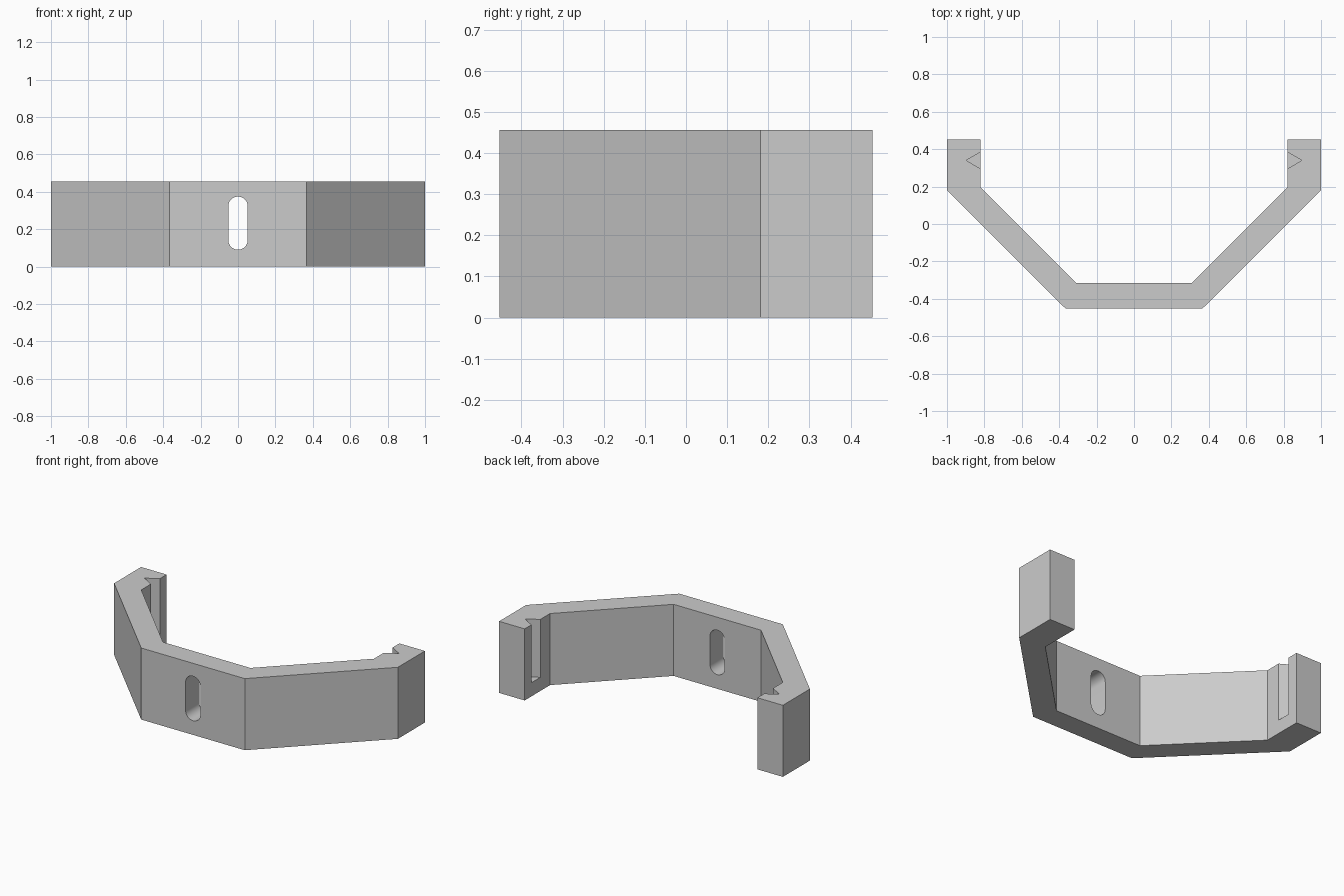
import bpy
import bmesh
import math

HEIGHT = 0.456

cube = bpy.data.objects.get("Cube")
if cube:
    bpy.data.objects.remove(cube, do_unlink=True)

grey = bpy.data.materials.new("plain grey")
grey.use_nodes = True
colour = (0.6, 0.6, 0.6, 1)
grey.diffuse_color = colour
grey.node_tree.nodes["Principled BSDF"].inputs["Base Color"].default_value = colour


def prism(name, outline, offset):
    """Extrude a closed outline of 3D points along an offset."""
    bm = bmesh.new()
    face = bm.faces.new([bm.verts.new(p) for p in outline])
    grown = bmesh.ops.extrude_face_region(bm, geom=[face])["geom"]
    bmesh.ops.translate(bm, vec=offset,
                        verts=[v for v in grown if isinstance(v, bmesh.types.BMVert)])
    bmesh.ops.recalc_face_normals(bm, faces=bm.faces)
    mesh = bpy.data.meshes.new(name)
    bm.to_mesh(mesh)
    bm.free()
    mesh.materials.append(grey)
    obj = bpy.data.objects.new(name, mesh)
    bpy.context.collection.objects.link(obj)
    return obj


def cut(target, cutter):
    """Subtract the cutter, apply the result and remove the cutter."""
    mod = target.modifiers.new("cut", "BOOLEAN")
    mod.operation = "DIFFERENCE"
    mod.solver = "EXACT"
    mod.object = cutter
    bpy.context.view_layer.objects.active = target
    bpy.ops.object.modifier_apply(modifier=mod.name)
    bpy.data.objects.remove(cutter, do_unlink=True)


# Angled bracket: half outlines mirrored into one closed band
outer = [(1, 0.453), (1, 0.181), (0.365, -0.453)]
inner = [(0.308, -0.315), (0.82, 0.197), (0.82, 0.453)]
half_turn = [(-x, y) for x, y in reversed(outer)]
inner_left = [(-x, y) for x, y in reversed(inner)]
band = outer + half_turn + inner_left + inner
bracket = prism("bracket", [(x, y, 0) for x, y in band], (0, 0, HEIGHT))

# Rounded upright slot through the front wall
radius, low, high, steps = 0.052, 0.142, 0.322, 16
slot = []
for centre, start in ((high, 0), (low, math.pi)):
    for i in range(steps + 1):
        a = start + math.pi * i / steps
        slot.append((radius * math.cos(a), -0.6, centre + radius * math.sin(a)))
cut(bracket, prism("slot_cutter", slot, (0, 0.5, 0)))

# V grooves in the inner faces of both ends, open at the top
for side in (-1, 1):
    groove = [(side * 0.78, 0.272), (side * 0.897, 0.34), (side * 0.78, 0.408)]
    cut(bracket, prism("groove_cutter", [(x, y, 0.087) for x, y in groove], (0, 0, 0.5)))

# Smooth slot ends with crisp corners elsewhere
bpy.ops.object.select_all(action="DESELECT")
bracket.select_set(True)
bpy.context.view_layer.objects.active = bracket
bpy.ops.object.shade_smooth_by_angle(angle=math.radians(30))
